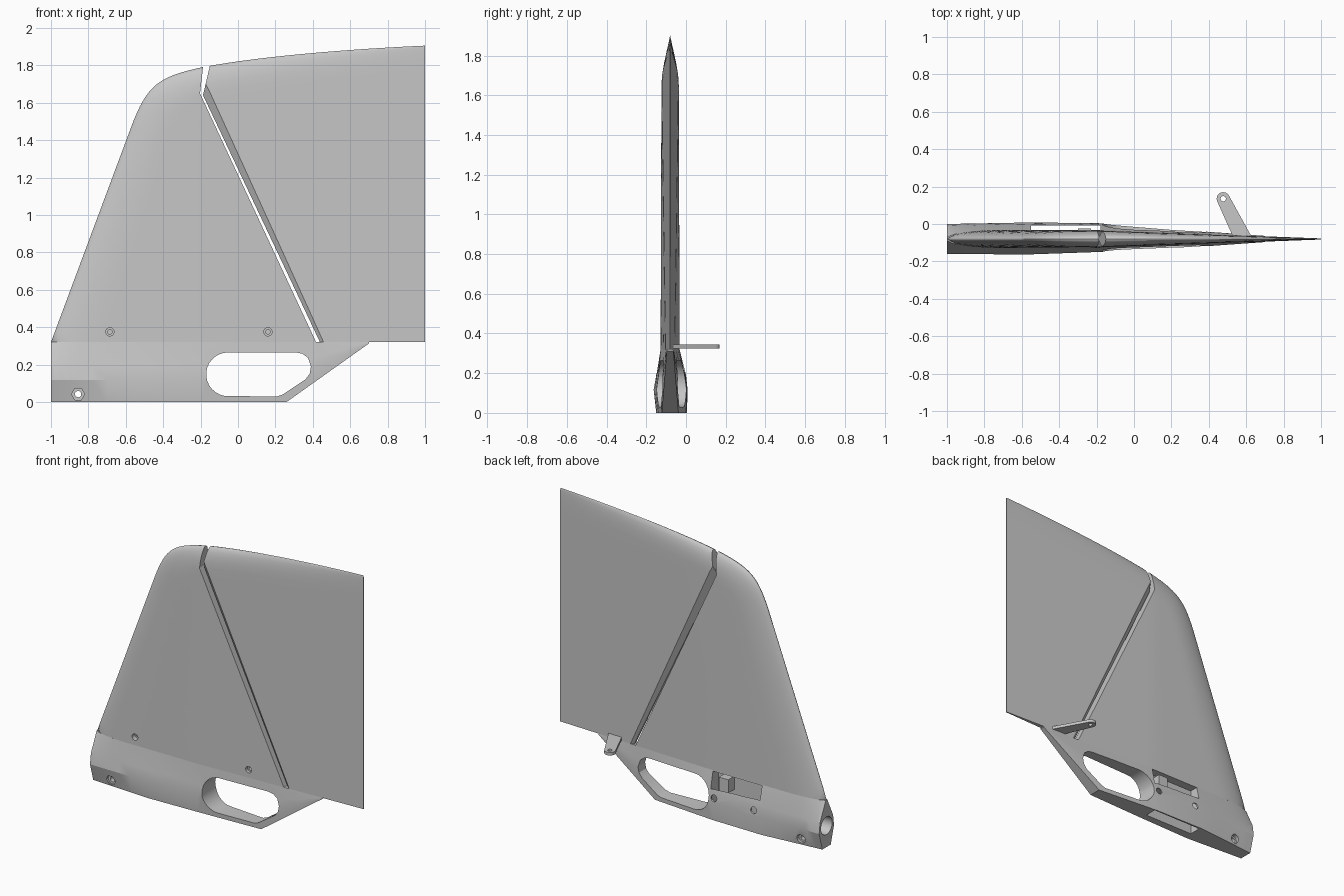
import bpy, bmesh, math
from mathutils import Vector

if "Cube" in bpy.data.objects:
    bpy.data.objects.remove(bpy.data.objects["Cube"])

MID = -0.08      # y of the centre plane
ROOT = 0.32      # height where the fin meets its base
grey = bpy.data.materials.new("plain grey")
grey.use_nodes = True
grey.diffuse_color = (0.57, 0.57, 0.57, 1)
grey.node_tree.nodes["Principled BSDF"].inputs["Base Color"].default_value = (0.57, 0.57, 0.57, 1)


def finish(name, bm):
    bmesh.ops.remove_doubles(bm, verts=bm.verts, dist=1e-5)
    bmesh.ops.recalc_face_normals(bm, faces=bm.faces)
    if bm.calc_volume(signed=True) < 0:
        bmesh.ops.reverse_faces(bm, faces=bm.faces)
    mesh = bpy.data.meshes.new(name)
    bm.to_mesh(mesh)
    bm.free()
    mesh.materials.append(grey)
    ob = bpy.data.objects.new(name, mesh)
    bpy.context.collection.objects.link(ob)
    return ob


def prism(name, points, place, lo, hi):
    """Extrude a 2D outline between lo and hi; place maps (a, b, depth) to 3D."""
    bm = bmesh.new()
    ends = [[bm.verts.new(place(a, b, d)) for a, b in points] for d in (lo, hi)]
    for ring in ends:
        bm.faces.new(ring)
    n = len(points)
    for i in range(n):
        j = (i + 1) % n
        bm.faces.new((ends[0][i], ends[0][j], ends[1][j], ends[1][i]))
    return finish(name, bm)


def along_x(a, b, d): return (d, a, b)
def along_y(a, b, d): return (a, d, b)
def along_z(a, b, d): return (a, b, d)


def arc(cx, cy, r, start=0, end=360, n=24):
    closed = end - start == 360
    steps = [math.radians(start + (end - start) * i / (n if closed else n - 1)) for i in range(n)]
    return [(cx + r * math.cos(t), cy + r * math.sin(t)) for t in steps]


def hull(points):
    bm = bmesh.new()
    for p in points:
        bm.verts.new(p)
    bmesh.ops.convex_hull(bm, input=bm.verts)
    return finish("cutter", bm)


def cut(ob, *cutters):
    """Subtract the cutters one by one, keeping the last valid solid."""
    for c in cutters:
        c.hide_render = True
        m = ob.modifiers.new("cut", 'BOOLEAN')
        m.operation, m.solver, m.object = 'DIFFERENCE', 'EXACT', c
        bpy.context.view_layer.update()
        graph = bpy.context.evaluated_depsgraph_get()
        mesh = bpy.data.meshes.new_from_object(ob.evaluated_get(graph))
        ob.modifiers.clear()
        if len(mesh.polygons):
            ob.data = mesh
        bpy.data.objects.remove(c)


def smooth(ob, angle=30):
    bpy.ops.object.select_all(action='DESELECT')
    ob.select_set(True)
    bpy.context.view_layer.objects.active = ob
    bpy.ops.object.shade_smooth_by_angle(angle=math.radians(angle))


def bezier(p0, p1, p2, p3, n):
    out = []
    for i in range(n):
        t = i / n
        s = 1 - t
        out.append(Vector(p0) * s**3 + Vector(p1) * 3*s*s*t + Vector(p2) * 3*s*t*t + Vector(p3) * t**3)
    return out


# Leading edge, rounded shoulder and gently rising tip
nose, bend, shoulder, tail = (-1, ROOT), (-0.56, 1.5), (-0.19, 1.79), (1, 1.905)
edge = [Vector(nose).lerp(Vector(bend), i / 16) for i in range(16)]
edge += bezier(bend, (-0.48, 1.7), (-0.42, 1.74), shoulder, 14)
edge += bezier(shoulder, (0.1, 1.845), (0.55, 1.885), tail, 14) + [Vector(tail)]


def half_thickness(x, z):
    p = Vector((x, z))
    dist = 9
    for a, b in zip(edge, edge[1:]):
        ab = b - a
        t = max(0, min(1, (p - a).dot(ab) / ab.length_squared))
        dist = min(dist, (p - a - ab * t).length)
    full = 0.048 - 0.045 * max(0, x + 0.2) / 1.2
    full *= 1 - 0.1 * (z - ROOT) / 1.5
    # rounding is broad along the leading edge and tighter along the tip
    reach = 0.13 + 0.11 * max(0, min(1, (-0.2 - x) / 0.4))
    f = 1 - min(dist / reach, 1)
    return full * math.sqrt(max(0, 1 - f * f))


def aerofoil(name):
    """Closed skin running from the edge curve down to the root line."""
    bm = bmesh.new()
    rows = 18
    run = [0]
    for a, b in zip(edge, edge[1:]):
        run.append(run[-1] + (b - a).length)
    sides = []
    for s in (-1, 1):
        grid = []
        for p, length in zip(edge, run):
            foot = Vector((-1 + 2 * length / run[-1], ROOT))
            col = []
            for k in range(rows + 1):
                q = p.lerp(foot, (k / rows) ** 2.2)
                col.append(bm.verts.new((q.x, MID + s * half_thickness(q.x, q.y), q.y)))
            grid.append(col)
        sides.append(grid)
        for c, d in zip(grid, grid[1:]):
            for k in range(rows):
                bm.faces.new((c[k], d[k], d[k + 1], c[k + 1]))
    f, b = sides
    for i in range(len(edge) - 1):
        bm.faces.new((f[i][-1], f[i + 1][-1], b[i + 1][-1], b[i][-1]))
    for k in range(rows):
        bm.faces.new((f[-1][k], f[-1][k + 1], b[-1][k + 1], b[-1][k]))
    return finish(name, bm)


def hole(x, z, r, lo, hi, n=24):
    return prism("cutter", arc(x, z, r, n=n), along_y, lo, hi)


# Fixed fin: everything ahead of the hinge line, with two screw holes
fin = aerofoil("fixed_fin")
cut(fin, prism("cutter", [(-0.185, 2), (-0.187, 1.79), (-0.203, 1.65), (0.427, 0.3), (0.43, 0.2), (2, 0.2), (2, 2)],
               along_y, -1, 1),
    *[hole(x, 0.375, r, -0.3, d) for x in (-0.685, 0.16) for r, d in ((0.022, -0.095), (0.012, -0.07))])

# Rudder: everything behind the hinge line, with a V-shaped front edge
rudder = aerofoil("rudder")
cut(rudder, prism("cutter", [(-0.12, 2), (-0.15, 1.8), (-0.187, 1.64), (0.438, 0.32), (0.45, 0.2), (-2, 0.2), (-2, 2)],
                  along_y, -1, 1),
    *[hull([(x + dx, MID + s * dy, z) for x, z in ((-0.225, 1.72), (0.448, 0.3))
            for dx, dy in ((-0.01, 0.002), (0.1, 0.083), (-0.01, 0.1))]) for s in (-1, 1)])

# Base: lofted along x; half widths (upper, middle, bottom) for front and back
STATIONS = [(-1, (.07, .08, .045), (.07, .08, .045)), (-.57, (.068, .083, .07), (.08, .088, .085)),
            (-.2, (.06, .07, .06), (.075, .085, .08)), (.26, (.042, .048, .042), (.042, .048, .042)),
            (.71, (.016, .016, .016), (.016, .016, .016))]


def widths(x, side):
    for a, b in zip(STATIONS, STATIONS[1:]):
        if x <= b[0]:
            t = (x - a[0]) / (b[0] - a[0])
            return [p + (q - p) * t for p, q in zip(a[side], b[side])]


bm = bmesh.new()
xs = [-1, -.98, -.95, -.9, -.85, -.78, -.7, -.57, -.4, -.2, 0, .26, .4, .55, .7]
rings = []
for x in xs:
    floor = max(0, (x - 0.26) / 0.45) * ROOT
    heights = [ROOT] + [floor + (ROOT - floor) * k for k in (0.6, 0.37, 0)]
    top = max(0.008, half_thickness(x, ROOT))
    front = [(x, MID - w, z) for w, z in zip([top] + widths(x, 1), heights)]
    back = [(x, MID + w, z) for w, z in zip([top] + widths(x, 2), heights)]
    rings.append([bm.verts.new(p) for p in front + back[::-1]])
for a, b in zip(rings, rings[1:]):
    for i in range(8):
        j = (i + 1) % 8
        bm.faces.new((a[i], a[j], b[j], b[i]))
bm.faces.new(rings[0])
bm.faces.new(rings[-1])
base = finish("fin_base", bm)

# Openings: lightening slot, nose socket, servo bay and fixing holes
window = arc(-0.053, 0.148, 0.117, 90, 270, 16) + [
    (.21, .03), (.24, .04), (.36, .12), (.383, .15), (.39, .19), (.375, .235), (.345, .258), (.31, .265)]
bay = [(-.55, -.09), (-.18, -.09), (-.18, -.008), (-.55, -.008)]
cut(base, prism("cutter", window, along_y, -1, 1),
    prism("cutter", arc(MID, 0.145, 0.06, n=32), along_x, -1.1, -0.65),
    prism("cutter", bay, along_z, -0.1, 0.315),
    hole(-.855, .042, .017, -1, 1), hole(-.855, .042, .035, -1, -.125, 6), hole(-.855, .042, .03, -.035, 1),
    hole(-.21, .15, .022, -.03, 1), hole(-.51, .15, .022, -.03, 1))

# Lug inside the servo bay
lug = prism("servo_lug", [(-.3, -.092), (-.23, -.092), (-.23, -.025), (-.3, -.025)], along_z, 0.2, 0.29)

# Control horn: flat rounded arm with a linkage hole
horn = prism("control_horn", arc(.477, .135, .035, 25, 207, 14) + [(.53, -.07), (.63, -.07)], along_z, .325, .345)
cut(horn, prism("cutter", arc(.477, .135, .014), along_z, 0, 1))

for part in (fin, rudder, horn):
    smooth(part)
smooth(base, 20)
